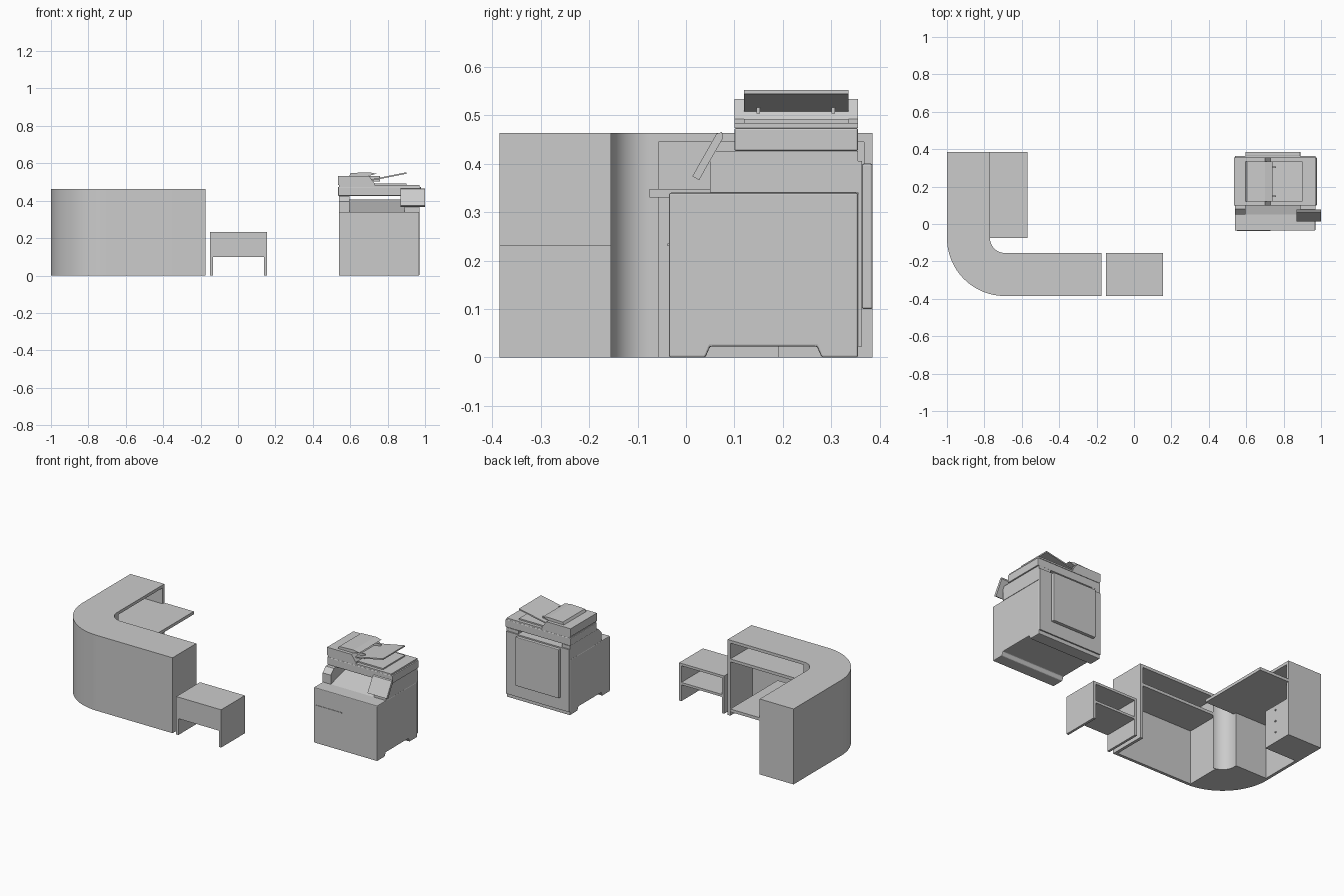
import bpy, bmesh
from math import cos, sin, radians
from mathutils import Vector

cube = bpy.data.objects.get("Cube")
if cube:
    bpy.data.objects.remove(cube, do_unlink=True)

grey = bpy.data.materials.new("light grey")
grey.use_nodes = True
grey.diffuse_color = (0.6, 0.6, 0.6, 1)
grey.node_tree.nodes["Principled BSDF"].inputs["Base Color"].default_value = grey.diffuse_color


def prism(name, outline, low, high, axis="z", bevel=0):
    """Extrude a flat outline along an axis; outlines are (x, y), (y, z) or (x, z)."""
    def place(a, b, along):
        return {"x": (along, a, b), "y": (a, along, b), "z": (a, b, along)}[axis]

    bm = bmesh.new()
    face = bm.faces.new([bm.verts.new(place(a, b, low)) for a, b in outline])
    extruded = bmesh.ops.extrude_face_region(bm, geom=[face])["geom"]
    moved = [item for item in extruded if isinstance(item, bmesh.types.BMVert)]
    bmesh.ops.translate(bm, vec=Vector(place(0, 0, high - low)), verts=moved)
    bmesh.ops.recalc_face_normals(bm, faces=bm.faces)
    mesh = bpy.data.meshes.new(name)
    bm.to_mesh(mesh)
    bm.free()
    mesh.materials.append(grey)
    part = bpy.data.objects.new(name, mesh)
    bpy.context.collection.objects.link(part)
    if bevel:
        modifier = part.modifiers.new("soft_edges", "BEVEL")
        modifier.width = bevel
        modifier.segments = 2
    return part


def box(name, x, y, z, bevel=0):
    """Build a box from three (low, high) ranges."""
    outline = [(x[0], y[0]), (x[1], y[0]), (x[1], y[1]), (x[0], y[1])]
    return prism(name, outline, z[0], z[1], "z", bevel)


def arc(centre, radius, start, end, steps):
    angles = [radians(start + (end - start) * i / steps) for i in range(steps + 1)]
    return [(centre[0] + radius * cos(a), centre[1] + radius * sin(a)) for a in angles]


def smooth(part):
    bpy.ops.object.select_all(action="DESELECT")
    part.select_set(True)
    bpy.context.view_layer.objects.active = part
    bpy.ops.object.shade_smooth_by_angle(angle=radians(30))


# Shared furniture sizes: front and back limits, depth of the counter, board thickness
front, back = -0.385, 0.385
depth, board = 0.23, 0.018
rear = front + depth

# Curved reception counter: walls around two open niches, and a top slab
counter_left, counter_right, counter_height = -1, -0.175, 0.463
wing_face = counter_left + depth
fillet = 0.08
bend = (wing_face + fillet, rear + fillet)
inner_curve = arc(bend, fillet, 270, 180, 16)
outer_curve = arc(bend, fillet + depth, 180, 270, 24)
wing_end = [(wing_face, back), (counter_left, back)]
front_end = [(counter_right, front), (counter_right, rear)]

niche_x = (bend[0] - board, counter_right - board)
niche_y = (front + board, rear)
wing_niche_x = (counter_left + board, wing_face)
wing_niche_y = (bend[1] + board, back - board)
front_niche = [(niche_x[1], niche_y[1]), (niche_x[1], niche_y[0]),
               (niche_x[0], niche_y[0]), (niche_x[0], niche_y[1])]
wing_niche = [(wing_niche_x[1], wing_niche_y[0]), (wing_niche_x[0], wing_niche_y[0]),
              (wing_niche_x[0], wing_niche_y[1]), (wing_niche_x[1], wing_niche_y[1])]

slab = counter_height - board
smooth(prism("counter_walls", front_end + front_niche + inner_curve + wing_niche + wing_end + outer_curve, 0, slab))
smooth(prism("counter_top", front_end + inner_curve + wing_end + outer_curve, slab, counter_height))

# Shelves inside the counter and the projecting desk board
shelf_z = (0.33, 0.33 + board)
box("counter_shelf", niche_x, niche_y, shelf_z)
box("wing_shelf", wing_niche_x, wing_niche_y, shelf_z)
box("desk_board", (wing_face, wing_face + 0.2), (bend[1], back), shelf_z)

# Drawer pedestal with small knobs
drawer_y = (0.19, wing_niche_y[1])
box("drawer_unit", wing_niche_x, drawer_y, (0, depth))
for level in range(3):
    knob = arc((sum(drawer_y) / 2, 0.06 + 0.07 * level), 0.005, 0, 315, 7)
    prism(f"drawer_knob_{level}", knob, wing_face, wing_face + 0.005, "x")

# Low side table, open at the back
table_left, table_right, table_height, table_clearance = -0.15, 0.155, 0.232, 0.1
panel = 0.015
under_top = table_height - panel
inside = (table_left + panel, table_right - panel)
box("table_top", (table_left, table_right), (front, rear), (under_top, table_height))
box("table_left_side", (table_left, inside[0]), (front, rear), (0, under_top))
box("table_right_side", (inside[1], table_right), (front, rear), (0, under_top))
box("table_front", inside, (front, front + panel), (table_clearance, under_top))
box("table_shelf", inside, (front + panel, rear), (table_clearance, table_clearance + panel))

# Copier cabinet with a shallow channel under it
copier_x, copier_front, copier_rear = (0.54, 0.97), -0.035, 0.355
cabinet_top, channel, slope = 0.34, 0.023, 0.01
cabinet = [(copier_front, 0), (0.04, 0), (0.04 + slope, channel), (0.28 - slope, channel), (0.28, 0),
           (copier_rear, 0), (copier_rear, cabinet_top), (copier_front, cabinet_top)]
prism("copier_cabinet", cabinet, *copier_x, "x", bevel=0.004)
box("paper_drawer_line", (0.55, 0.73), (copier_front - 0.003, copier_front), (depth, depth + 0.005))

# Output bay: side columns and a sloping tray
bay_x, bay_front, bay_top = (0.595, 0.89), 0.05, 0.426
corner = 0.03
column = [(bay_front, cabinet_top), (copier_rear, cabinet_top), (copier_rear, bay_top),
          (bay_front + corner, bay_top), (bay_front, bay_top - corner)]
prism("bay_right_column", column, copier_x[0], bay_x[0], "x")
prism("bay_left_column", column, bay_x[1], copier_x[1], "x")
tray_top = bay_top - 0.02
ramp = [(bay_front, cabinet_top), (copier_rear, cabinet_top), (copier_rear, tray_top), (0.3, tray_top)]
prism("output_tray", ramp, *bay_x, "x")

# Scanner bed and lid
scanner_x, scanner_y = (0.535, 0.978), (0.1, copier_rear)
bed_top, lid_top = 0.474, 0.484
box("scanner_bed", scanner_x, scanner_y, (bay_top, bed_top), bevel=0.004)
box("scanner_lid", copier_x, scanner_y, (bed_top, lid_top))

# Document feeder with a raised cover and a slanted paper tray
feeder_top, cover_top = 0.533, 0.552
feed_start, feed_end = 0.7, 0.9
thin = 0.008
feeder = [(scanner_x[0], lid_top), (scanner_x[0], feeder_top), (feed_start, feeder_top),
          (feed_start + 0.03, lid_top + thin), (feed_start + 0.03, lid_top)]
prism("feeder_body", feeder, *scanner_y, "y")
cover = [(bay_x[0], feeder_top), (bay_x[0] + thin, cover_top - thin / 2), (feed_start, cover_top),
         (feed_start + 0.04, cover_top - thin), (feed_start, feeder_top)]
tray_y = (0.12, 0.335)
prism("feeder_cover", cover, *tray_y, "y")
tray_low = lid_top + 0.02
tray = [(feed_start, tray_low), (feed_end, cover_top - thin), (feed_end, cover_top), (feed_start, tray_low + thin)]
prism("paper_tray", tray, *tray_y, "y")
box("exit_tray", (feed_start + 0.03, feed_end), tray_y, (lid_top, lid_top + thin))
for side, y in (("front", 0.145), ("rear", 0.3)):
    box(f"paper_guide_{side}", (feed_start, feed_start + 0.06), (y, y + thin), (tray_low, feeder_top))

# Tilted control panel and its bracket
foot, tip = Vector((0.02, 0.37)), Vector((0.07, 0.458))
along = (tip - foot).normalized()
across = Vector((along.y, -along.x)) * thin
screen = [foot - across, foot + across, tip + across, tip + along * thin, tip - across]
prism("control_panel", screen, 0.87, 1, "x")
box("panel_bracket", (bay_x[1], copier_x[1]), (foot.x + corner, scanner_y[0]), (bay_top - corner, bay_top))

# Rear cover plates
box("rear_panel", copier_x, (copier_rear, copier_rear + thin), (channel, tray_top))
box("rear_cover", bay_x, (copier_rear + thin, back), (table_clearance, 0.4), bevel=0.004)
